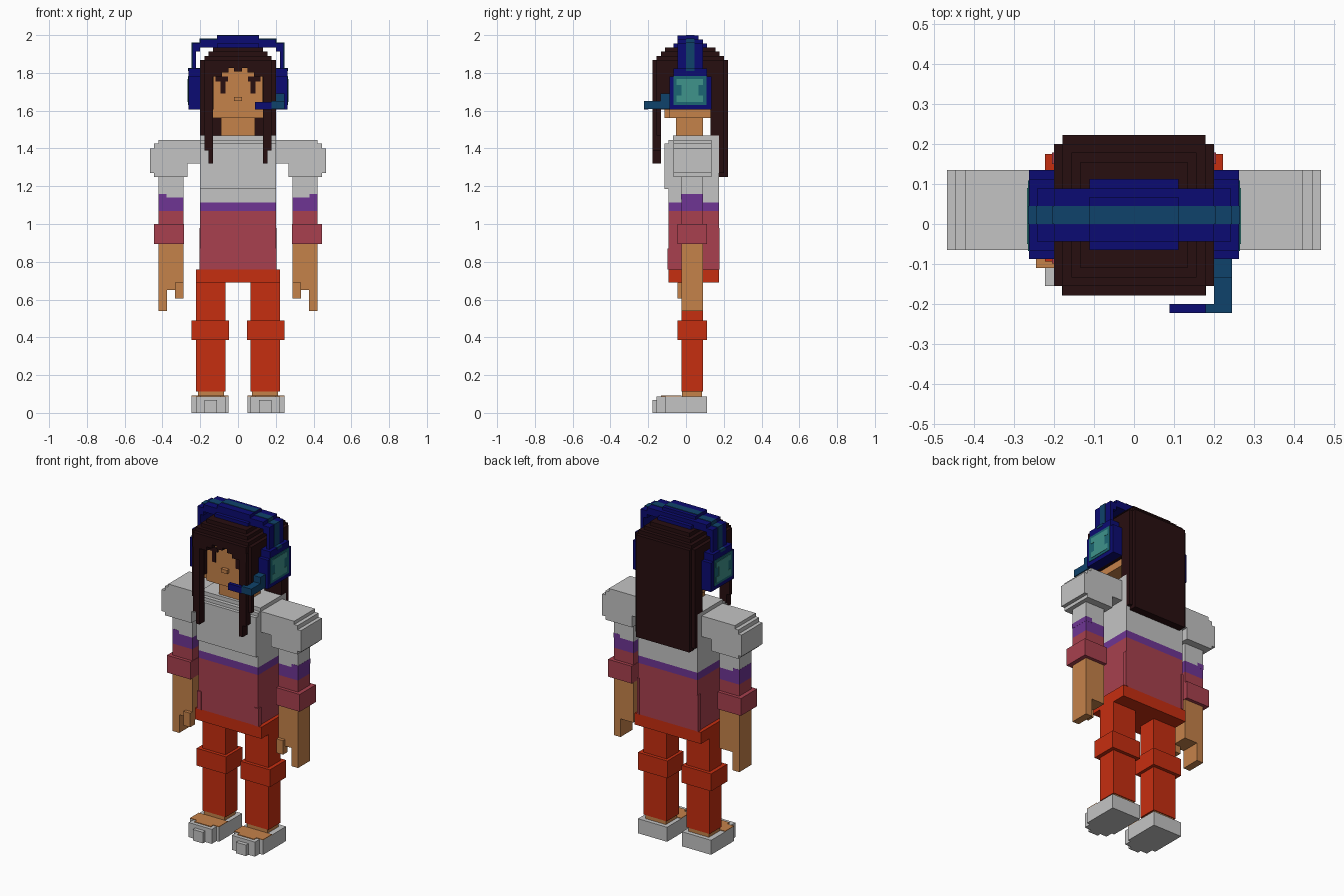
import bpy, bmesh
from mathutils import Vector


def srgb(h):
    c = [int(h[i:i + 2], 16) / 255 for i in (0, 2, 4)]
    return [((v + 0.055) / 1.055) ** 2.4 if v > 0.04 else v / 12.92 for v in c] + [1]


MATS = {}
for name, code in dict(white="C4C4C4", skin="C5824A", rose="A8404E", purple="6E3594",
                       orange="C62E10", hair="270E10", navy="0B0B72", petrol="0F426B",
                       teal="1B6673", aqua="3E938B").items():
    MATS[name] = bpy.data.materials.new(name)
    MATS[name].diffuse_color = srgb(code)


def part(name, mat, boxes, mirror=False):
    """One object from boxes given as (x0, x1, y0, y1, z0, z1)."""
    bm = bmesh.new()
    for b in boxes:
        for s in ((1, -1) if mirror else (1,)):
            x0, x1 = sorted((b[0] * s, b[1] * s))
            lo, hi = Vector((x0, b[2], b[4])), Vector((x1, b[3], b[5]))
            vs = bmesh.ops.create_cube(bm, size=1)["verts"]
            for v in vs:
                v.co = (lo + hi) / 2 + v.co * (hi - lo)
    me = bpy.data.meshes.new(name)
    bm.to_mesh(me)
    bm.free()
    me.materials.append(MATS[mat])
    ob = bpy.data.objects.new(name, me)
    bpy.context.collection.objects.link(ob)
    return ob


# Sandals with stepped toes, bare insteps
part("sandals", "white", [(.05, .245, -.11, .11, 0, .088),
                          (.067, .222, -.155, -.11, 0, .088),
                          (.111, .178, -.178, -.155, 0, .067)], True)
part("insteps", "skin", [(.05, .245, -.11, -.025, .088, .092),
                         (.089, .2, -.133, -.11, .088, .092),
                         (.075, .213, -.02, .085, .088, .115)], True)

# Legs with knee pads
part("trouser_legs", "orange", [(.066, .222, -.025, .09, .112, .70)], True)
part("knee_pads", "orange", [(.048, .245, -.045, .11, .385, .49)], True)

# Tunic in stacked colour bands
part("tunic_hem", "orange", [(-.222, .222, -.093, .175, .69, .76)])
part("tunic_skirt", "rose", [(-.2, .2, -.093, .175, .76, 1.07)])
part("skirt_folds", "rose", [(.178, .205, -.098, -.07, .76, .87),
                             (.19, .205, .15, .178, .76, .98)], True)
part("tunic_stripe", "purple", [(-.2, .2, -.093, .175, 1.07, 1.115)])
part("tunic_top", "white", [(-.2, .2, -.093, .175, 1.115, 1.445),
                            (-.2, .2, -.113, -.09, 1.185, 1.425),
                            (-.2, .2, -.07, .175, 1.44, 1.468)])

# Shoulders, sleeves and hands
part("shoulder_puffs", "white", [(.19, .27, -.065, .135, 1.32, 1.445),
                                 (.267, .422, -.065, .135, 1.25, 1.445),
                                 (.42, .445, -.065, .135, 1.25, 1.425),
                                 (.44, .467, -.065, .135, 1.27, 1.40)], True)
part("sleeves", "white", [(.289, .42, -.025, .09, 1.14, 1.26)], True)
part("sleeve_stripes", "purple", [(.289, .42, -.025, .09, 1.07, 1.14),
                                  (.378, .421, -.026, .091, 1.13, 1.16)], True)
part("lower_sleeves", "rose", [(.289, .42, -.025, .09, .95, 1.07)], True)
part("cuffs", "rose", [(.287, .445, -.045, .11, .895, 1.0)], True)
part("hands", "skin", [(.289, .42, -.025, .09, .65, .9),
                       (.376, .42, -.025, .09, .54, .65),
                       (.289, .333, -.045, 0, .605, .69)], True)

# Head, neck and nose
part("neck", "skin", [(-.089, .089, -.053, .09, 1.46, 1.57)])
part("head", "skin", [(-.133, .133, -.113, .135, 1.562, 1.84),
                      (-.178, .178, -.09, .135, 1.562, 1.84)])
part("nose", "skin", [(-.02, .02, -.135, -.113, 1.65, 1.672)])
part("eyes", "hair", [(.053, .118, -.119, -.112, 1.755, 1.78),
                      (.067, .092, -.119, -.112, 1.69, 1.755)], True)

# Hair: stepped crown, fringe, sides, long back and front locks
part("hair_crown", "hair", [(-.2, .2, -.155, .2, 1.825, 1.868),
                            (-.178, .178, -.178, .222, 1.825, 1.868),
                            (-.178, .178, -.155, .2, 1.86, 1.89),
                            (-.156, .156, -.133, .178, 1.88, 1.912),
                            (-.133, .133, -.11, .155, 1.9, 1.935)])
part("hair_fringe", "hair", [(.085, .18, -.178, -.1, 1.78, 1.83),
                             (.05, .09, -.178, -.1, 1.803, 1.83)], True)
part("fringe_tip", "hair", [(-.02, .02, -.178, -.1, 1.808, 1.83)])
part("hair_sides", "hair", [(.165, .2, -.135, .2, 1.605, 1.83),
                            (.13, .178, -.135, -.085, 1.605, 1.83)], True)
part("hair_back", "hair", [(-.2, .2, .13, .2, 1.57, 1.83),
                           (-.2, .2, .155, .2, 1.53, 1.6),
                           (-.2, .2, .176, .2, 1.27, 1.55),
                           (-.178, .178, .176, .222, 1.25, 1.83)])
part("neck_hair", "hair", [(.085, .2, .13, .19, 1.468, 1.6)], True)
part("front_locks", "hair", [(.133, .156, -.178, -.133, 1.32, 1.83),
                             (.15, .178, -.178, -.133, 1.39, 1.83),
                             (.175, .2, -.155, -.133, 1.468, 1.83)], True)

# Headset band with centre stripe
part("headband", "navy", [(-.111, .111, -.065, .112, 1.932, 1.955),
                          (-.2, .2, -.044, .089, 1.95, 1.978),
                          (-.111, .111, -.044, .067, 1.975, 1.997)])
part("band_sides", "navy", [(.111, .222, -.044, .089, 1.935, 1.955),
                            (.2, .242, -.044, .089, 1.912, 1.957),
                            (.222, .242, -.044, .089, 1.80, 1.93)], True)
part("band_stripe", "petrol", [(-.111, .111, 0, .045, 1.98, 2.0)])
part("stripe_sides", "petrol", [(.105, .203, 0, .045, 1.94, 1.981),
                                (.2, .245, 0, .045, 1.915, 1.96),
                                (.225, .245, 0, .045, 1.825, 1.92)], True)

# Ear cups with layered plates
part("ear_cups", "navy", [(.2, .262, -.0875, .135, 1.605, 1.78),
                          (.2, .262, -.066, .112, 1.78, 1.823)], True)
part("cup_tops", "petrol", [(.2, .264, 0, .045, 1.81, 1.826)], True)
part("cup_plates", "teal", [(.26, .265, -.067, .108, 1.63, 1.783)], True)
part("cup_marks", "aqua", [(.262, .267, -.05, .09, 1.645, 1.68),
                           (.262, .267, -.025, .065, 1.68, 1.735),
                           (.262, .267, -.05, .09, 1.735, 1.768)], True)

# Microphone on one side
part("mic_boom", "petrol", [(.2, .245, -.222, -.085, 1.61, 1.652),
                            (.2, .245, -.135, -.085, 1.65, 1.69),
                            (.178, .21, -.222, -.2, 1.61, 1.652)])
part("mic_tip", "navy", [(.089, .178, -.222, -.2, 1.607, 1.645)])
